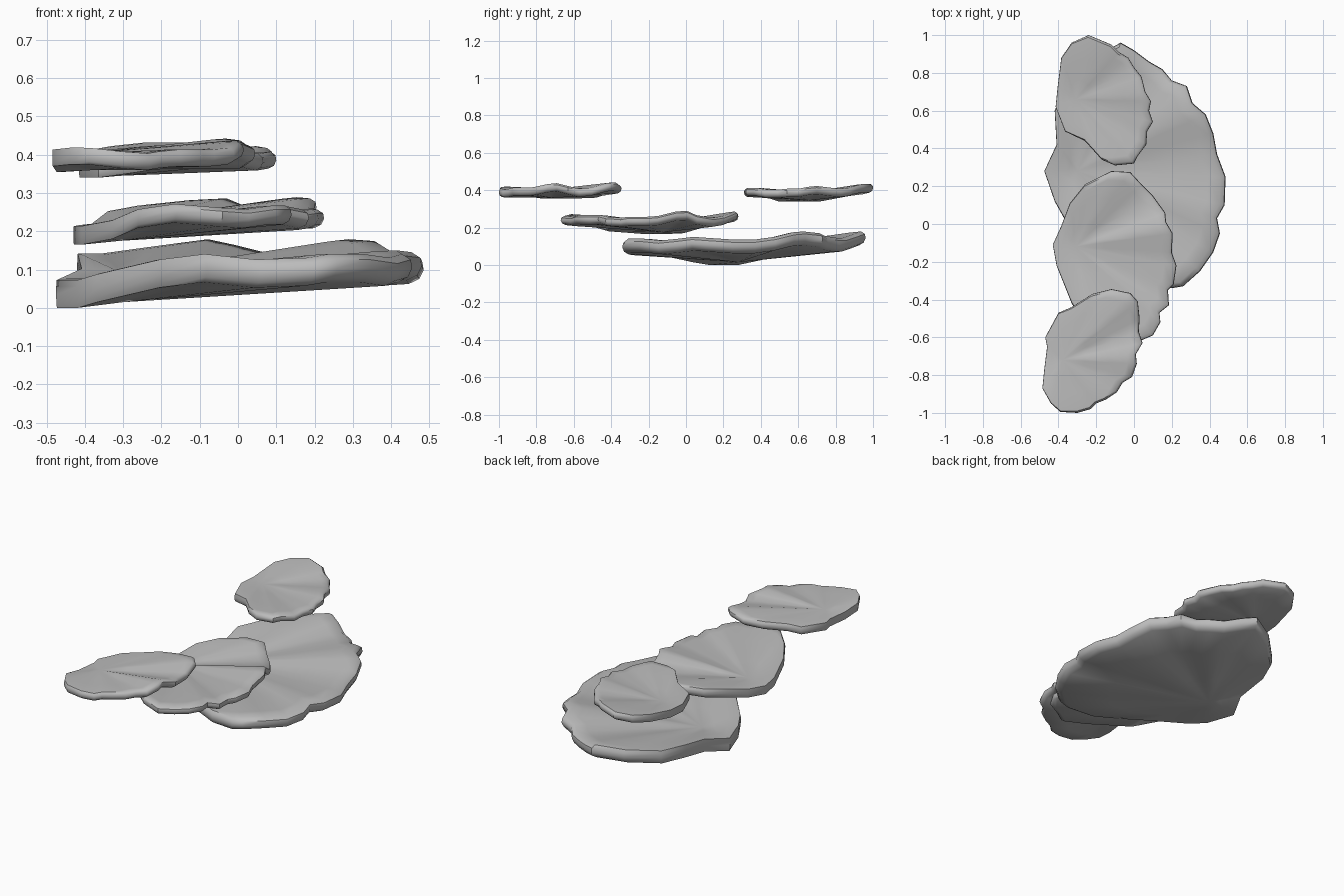
import bpy, bmesh
from mathutils import Vector

grey = bpy.data.materials.new("fungus grey")
grey.diffuse_color = (0.5, 0.5, 0.5, 1)


def shelf(name, hub, rim, thick):
    """Wavy bracket: rim is the upper outline (x, y, z), ribs fan out from the hub."""
    bm = bmesh.new()
    hub = Vector(hub)
    pts = [Vector(p) for p in rim]
    back = min(p.x for p in pts)
    width = max(p.x for p in pts) - back

    def ring(scale, drop):
        out = []
        for p in pts:
            # the attached (left) side stays upright, the free side is rounded
            free = min(1, max(0, (p.x - back) / width * 3))
            s = 1 - (1 - scale) * (0.25 + 0.75 * free) if scale > 0.9 else scale
            q = hub.lerp(p, s)
            out.append(bm.verts.new((q.x, q.y, q.z - drop * thick)))
        return out

    # upper face, rounded rim, underside
    rings = [ring(s, d) for s, d in ((0.3, 0), (0.65, 0), (0.88, 0), (0.965, 0.03),
                                     (0.995, 0.25), (1.0, 0.55), (0.985, 0.85),
                                     (0.95, 1.0), (0.65, 1.0), (0.3, 1.0))]
    n = len(pts)
    for a, b in zip(rings, rings[1:]):
        for i in range(n):
            j = (i + 1) % n
            bm.faces.new((a[i], a[j], b[j], b[i]))
    for loop, drop in ((rings[0], 0), (rings[-1], 1)):
        c = bm.verts.new((hub.x, hub.y, hub.z - drop * thick))
        for i in range(n):
            bm.faces.new((loop[i], loop[(i + 1) % n], c))
    bmesh.ops.recalc_face_normals(bm, faces=bm.faces)
    me = bpy.data.meshes.new(name)
    bm.to_mesh(me)
    bm.free()
    me.materials.append(grey)
    ob = bpy.data.objects.new(name, me)
    bpy.context.collection.objects.link(ob)
    bpy.ops.object.select_all(action='DESELECT')
    ob.select_set(True)
    bpy.context.view_layer.objects.active = ob
    bpy.ops.object.shade_smooth_by_angle(angle=0.75)


# large bottom shelf
shelf("large_shelf", (-0.30, 0.28, 0.085), [
    (-0.475, 0.28, 0.07), (-0.41, 0.42, 0.10), (-0.42, 0.60, 0.14), (-0.36, 0.74, 0.14),
    (-0.22, 0.88, 0.16), (-0.07, 0.96, 0.18), (0.00, 0.92, 0.165), (0.08, 0.86, 0.145),
    (0.15, 0.82, 0.145), (0.20, 0.76, 0.155), (0.28, 0.73, 0.17), (0.31, 0.64, 0.18),
    (0.38, 0.58, 0.175), (0.42, 0.48, 0.15), (0.44, 0.37, 0.135), (0.485, 0.25, 0.135),
    (0.48, 0.10, 0.145), (0.44, 0.03, 0.15), (0.455, -0.05, 0.14), (0.42, -0.15, 0.13),
    (0.35, -0.25, 0.14), (0.26, -0.33, 0.14), (0.20, -0.34, 0.13), (0.06, -0.32, 0.125),
    (-0.08, -0.27, 0.14), (-0.20, -0.16, 0.125), (-0.37, 0.03, 0.085), (-0.42, 0.12, 0.07)], 0.075)

# middle shelf
shelf("middle_shelf", (-0.31, -0.12, 0.22), [
    (-0.43, -0.11, 0.21), (-0.385, -0.01, 0.215), (-0.34, 0.11, 0.25), (-0.26, 0.21, 0.265),
    (-0.12, 0.28, 0.28), (-0.02, 0.275, 0.285), (0.04, 0.21, 0.26), (0.10, 0.15, 0.25),
    (0.165, 0.06, 0.265), (0.17, 0.01, 0.288), (0.205, -0.05, 0.285), (0.20, -0.15, 0.26),
    (0.225, -0.22, 0.255), (0.21, -0.32, 0.255), (0.18, -0.35, 0.25), (0.185, -0.43, 0.255),
    (0.135, -0.47, 0.265), (0.14, -0.52, 0.265), (0.10, -0.59, 0.265), (0.03, -0.62, 0.255),
    (-0.04, -0.67, 0.26), (-0.16, -0.63, 0.27), (-0.26, -0.53, 0.255), (-0.33, -0.42, 0.225),
    (-0.41, -0.22, 0.21)], 0.05)

# upper back shelf
shelf("upper_back_shelf", (-0.31, 0.66, 0.385), [
    (-0.415, 0.62, 0.38), (-0.405, 0.72, 0.38), (-0.385, 0.88, 0.41), (-0.33, 0.96, 0.42),
    (-0.24, 1.00, 0.43), (-0.12, 0.95, 0.43), (-0.08, 0.91, 0.42), (-0.03, 0.88, 0.41),
    (0.00, 0.83, 0.405), (0.04, 0.78, 0.41), (0.06, 0.70, 0.42), (0.09, 0.65, 0.415),
    (0.08, 0.60, 0.405), (0.10, 0.54, 0.405), (0.07, 0.49, 0.40), (0.065, 0.42, 0.40),
    (0.02, 0.36, 0.41), (0.00, 0.32, 0.41), (-0.10, 0.31, 0.405), (-0.17, 0.34, 0.41),
    (-0.26, 0.44, 0.395), (-0.365, 0.49, 0.38)], 0.045)

# upper front shelf
shelf("upper_front_shelf", (-0.38, -0.72, 0.40), [
    (-0.47, -0.60, 0.395), (-0.40, -0.47, 0.40), (-0.33, -0.44, 0.41), (-0.22, -0.37, 0.42),
    (-0.12, -0.345, 0.425), (-0.02, -0.365, 0.44), (0.02, -0.41, 0.435), (0.03, -0.50, 0.41),
    (0.025, -0.57, 0.405), (0.045, -0.63, 0.42), (0.01, -0.69, 0.435), (0.015, -0.74, 0.43),
    (-0.01, -0.81, 0.415), (-0.06, -0.84, 0.41), (-0.09, -0.89, 0.41), (-0.15, -0.93, 0.41),
    (-0.20, -0.95, 0.405), (-0.23, -0.98, 0.40), (-0.30, -1.0, 0.405), (-0.39, -0.995, 0.415),
    (-0.44, -0.95, 0.415), (-0.485, -0.87, 0.41), (-0.475, -0.77, 0.395), (-0.46, -0.65, 0.395)], 0.045)

# settle the stack on the ground
obs = list(bpy.context.scene.objects)
low = min(v.co.z for o in obs for v in o.data.vertices)
for o in obs:
    for v in o.data.vertices:
        v.co.z -= low
